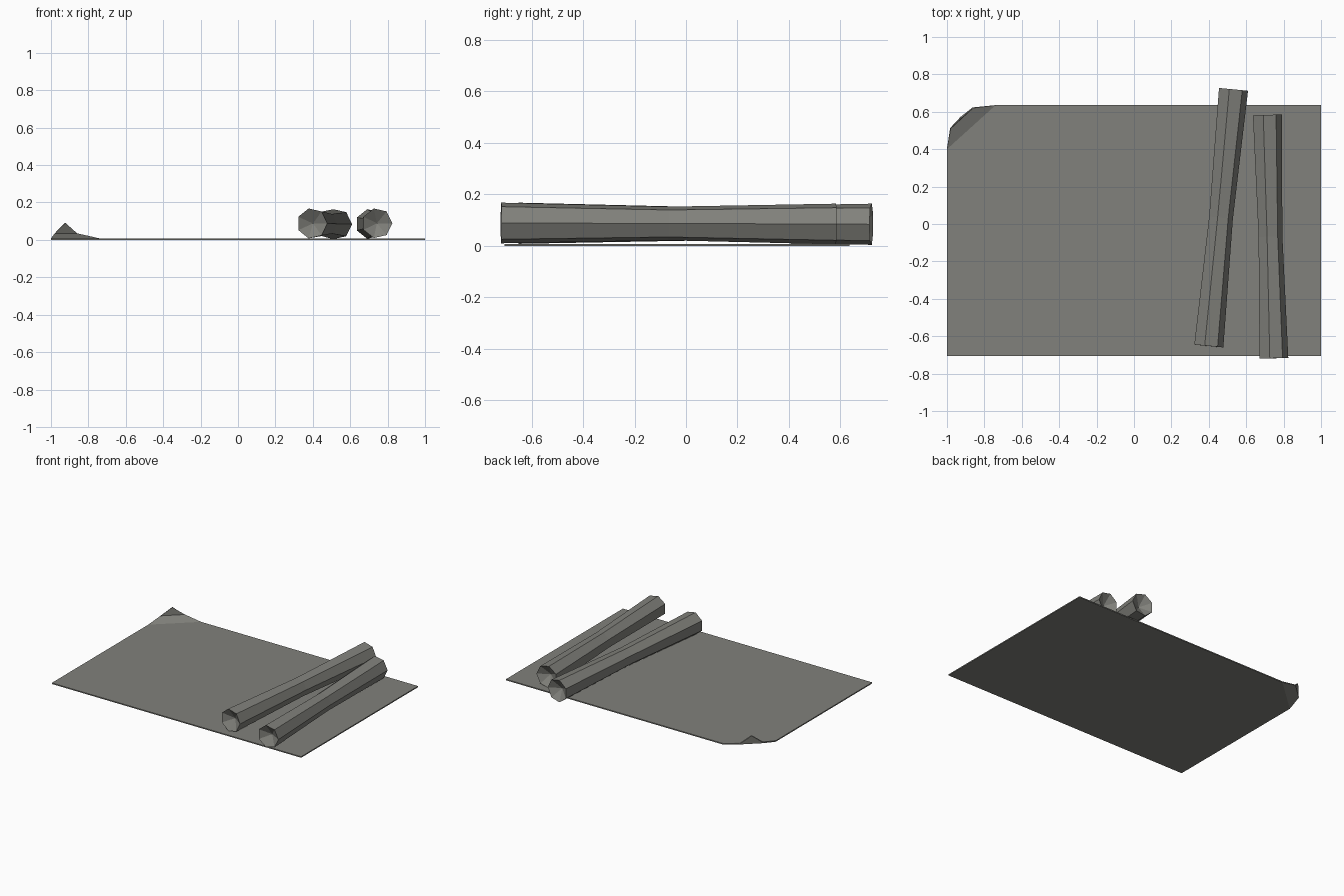
import bpy, bmesh, math
from mathutils import Vector

if "Cube" in bpy.data.objects:
    bpy.data.objects.remove(bpy.data.objects["Cube"])

paper = bpy.data.materials.new("warm grey paper")
paper.diffuse_color = (0.22, 0.22, 0.20, 1)
paper.use_nodes = True
paper.node_tree.nodes["Principled BSDF"].inputs["Base Color"].default_value = paper.diffuse_color


def finish(bm, name):
    bmesh.ops.recalc_face_normals(bm, faces=bm.faces)
    me = bpy.data.meshes.new(name)
    bm.to_mesh(me)
    bm.free()
    me.materials.append(paper)
    ob = bpy.data.objects.new(name, me)
    bpy.context.collection.objects.link(ob)
    return ob


# Flat sheet with one corner curling upward
T = 0.008
bm = bmesh.new()
pts = [(-1, -0.705, T), (1, -0.705, T), (1, 0.635, T), (-0.74, 0.635, T), (-1, 0.40, T),
       (-0.86, 0.62, 0.035), (-0.98, 0.51, 0.035), (-0.922, 0.567, 0.09)]
v = [bm.verts.new(p) for p in pts]
for f in [(0, 1, 2, 3, 4), (4, 3, 5, 6), (6, 5, 7)]:
    bm.faces.new([v[i] for i in f])
bm.normal_update()
me = bpy.data.meshes.new("map_sheet")
bm.to_mesh(me)
bm.free()
me.materials.append(paper)
sheet = bpy.data.objects.new("map_sheet", me)
bpy.context.collection.objects.link(sheet)
sol = sheet.modifiers.new("thickness", 'SOLIDIFY')
sol.thickness = T
sol.offset = -1


# Seven-sided rolls, waisted in the middle, with hollow cone ends
def roll(name, front, back, r_end, r_mid, hollow=0.05):
    a, b = Vector(front), Vector(back)
    axis = (b - a).normalized()
    side = axis.cross(Vector((0, 0, 1))).normalized()
    up = side.cross(axis)
    bm = bmesh.new()
    rings = []
    for c, r in ((a, r_end), ((a + b) / 2, r_mid), (b, r_end)):
        rings.append([bm.verts.new(c + r * (math.cos(t) * side + math.sin(t) * up))
                      for t in (math.tau * i / 7 for i in range(7))])
    tips = [bm.verts.new(a + axis * hollow), bm.verts.new(b - axis * hollow)]
    for i in range(7):
        j = (i + 1) % 7
        for lo, hi in zip(rings, rings[1:]):
            bm.faces.new((lo[i], lo[j], hi[j], hi[i]))
        bm.faces.new((rings[0][j], rings[0][i], tips[0]))
        bm.faces.new((rings[2][i], rings[2][j], tips[1]))
    return finish(bm, name)


roll("left_roll", (0.396, -0.652, 0.088), (0.528, 0.72, 0.084), 0.082, 0.067)
roll("right_roll", (0.744, -0.718, 0.089), (0.709, 0.583, 0.085), 0.081, 0.067)
